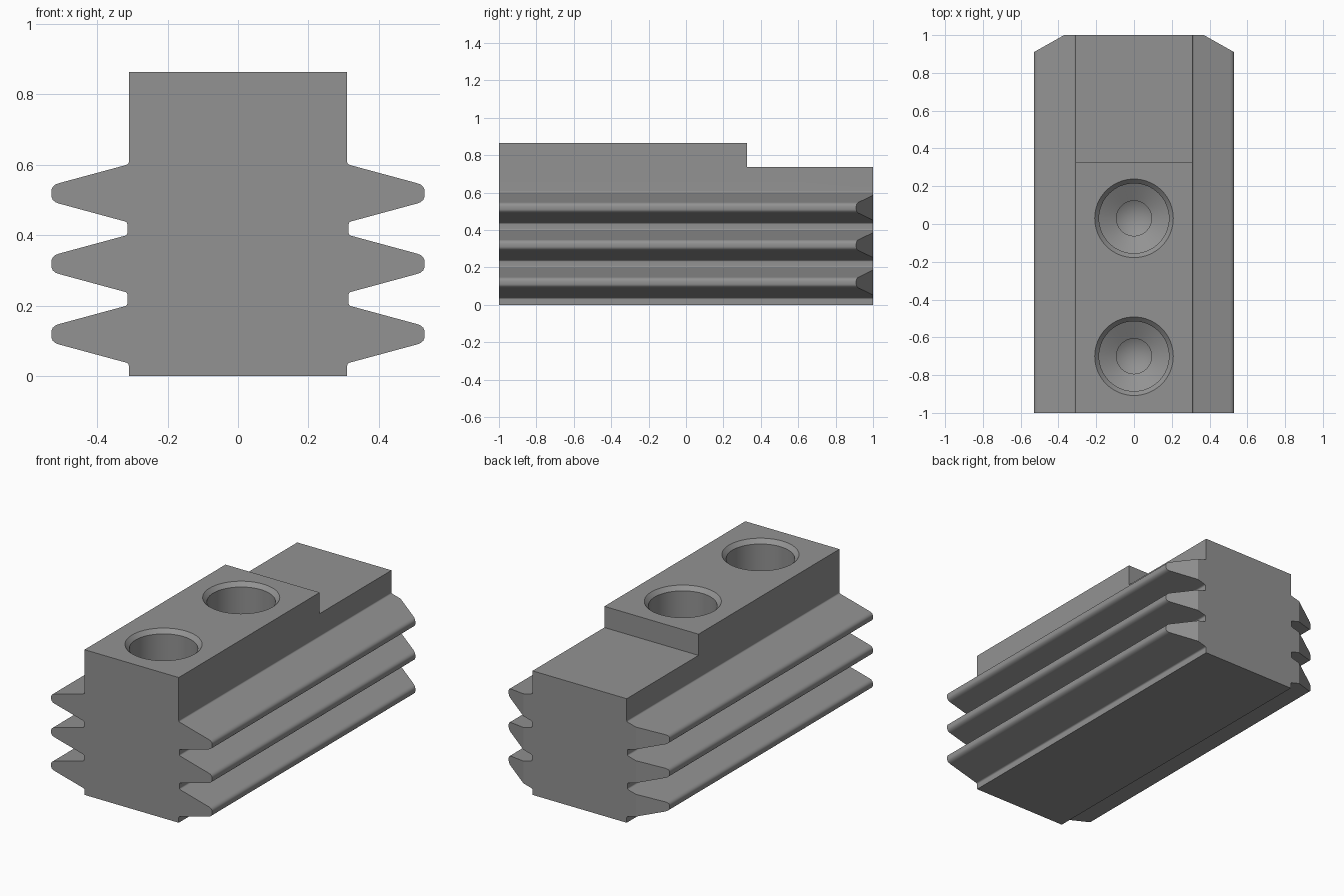
import bpy, bmesh, math

if "Cube" in bpy.data.objects:
    bpy.data.objects.remove(bpy.data.objects["Cube"])


def prism(name, points, start, end, axis):
    """Extrude a 2D outline along 'y' (points are x,z), or 'z' (points are x,y)."""
    place = {"y": lambda p, t: (p[0], t, p[1]),
             "z": lambda p, t: (p[0], p[1], t)}[axis]
    bm = bmesh.new()
    a = [bm.verts.new(place(p, start)) for p in points]
    b = [bm.verts.new(place(p, end)) for p in points]
    n = len(points)
    bm.faces.new(a)
    bm.faces.new(b[::-1])
    for i in range(n):
        j = (i + 1) % n
        bm.faces.new((a[i], b[i], b[j], a[j]))
    return finish(name, bm)


def revolve(name, profile, x, y, sides=64):
    """Closed solid of revolution; the first and last points lie on the axis."""
    bm = bmesh.new()
    bottom = bm.verts.new((x, y, profile[0][1]))
    top = bm.verts.new((x, y, profile[-1][1]))
    rings = []
    for r, z in profile[1:-1]:
        rings.append([bm.verts.new((x + r * math.cos(2 * math.pi * k / sides),
                                    y + r * math.sin(2 * math.pi * k / sides), z))
                      for k in range(sides)])
    for k in range(sides):
        j = (k + 1) % sides
        bm.faces.new((bottom, rings[0][j], rings[0][k]))
        bm.faces.new((top, rings[-1][k], rings[-1][j]))
        for lo, hi in zip(rings, rings[1:]):
            bm.faces.new((lo[k], lo[j], hi[j], hi[k]))
    return finish(name, bm)


def finish(name, bm):
    bmesh.ops.recalc_face_normals(bm, faces=bm.faces)
    mesh = bpy.data.meshes.new(name)
    bm.to_mesh(mesh)
    bm.free()
    obj = bpy.data.objects.new(name, mesh)
    bpy.context.collection.objects.link(obj)
    return obj


def cut(target, cutter):
    cutter.hide_render = True
    mod = target.modifiers.new("cut", "BOOLEAN")
    mod.operation = "DIFFERENCE"
    mod.solver = "EXACT"
    mod.object = cutter
    bpy.context.view_layer.objects.active = target
    bpy.ops.object.modifier_apply(modifier=mod.name)
    bpy.data.objects.remove(cutter, do_unlink=True)


# Toothed cross-section: right half from bottom to top, then mirrored
TOP, HALF = 0.864, 0.31
root = [(0.314, -0.0875), (0.3155, -0.0835), (0.3185, -0.0808), (0.322, -0.0794)]
tip = [(0.508, -0.029), (0.518, -0.0252), (0.526, -0.0185), (0.53, -0.009)]
outer_root = [(x - 0.004, z - 0.001) for x, z in root]


def mirrored(points):
    return [(x, -z) for x, z in reversed(points)]


right = [(HALF, 0.0)]
for i, centre in enumerate((0.119, 0.319, 0.519)):
    lower = outer_root if i == 0 else root
    upper = outer_root if i == 2 else root
    tooth = lower + tip + mirrored(tip) + mirrored(upper)
    right += [(x, centre + z) for x, z in tooth]
right.append((HALF, TOP))
outline = right + [(-x, z) for x, z in reversed(right)]
block = prism("toothed_block", outline, -1.0, 1.0, "y")

# Lowered step at the back
cut(block, prism("step_cutter", [(-0.6, 0.738), (0.6, 0.738), (0.6, 1.1), (-0.6, 1.1)],
                 0.325, 1.2, "y"))

# Angled lead-in on the back ends of the teeth
for s in (-1, 1):
    cut(block, prism("lead_in_cutter",
                     [(s * 0.69, 0.82), (s * 0.69, 1.09), (s * 0.21, 1.09)],
                     -0.1, 1.0, "z"))

# Two countersunk blind holes with a smaller pilot at the bottom
hole = [(0, 0.19), (0.093, 0.245), (0.093, 0.30), (0.185, 0.35), (0.185, 0.84),
        (0.208, TOP), (0.208, 1.0), (0, 1.0)]
for y in (0.03, -0.70):
    cut(block, revolve("hole_cutter", hole, 0.0, y))

# Dark grey finish
grey = bpy.data.materials.new("dark_grey")
grey.diffuse_color = (0.29, 0.29, 0.29, 1.0)
grey.use_nodes = True
grey.node_tree.nodes["Principled BSDF"].inputs["Base Color"].default_value = grey.diffuse_color
block.data.materials.clear()
block.data.materials.append(grey)

# Smooth rounded tips and bores, flat flanks, hard edges
bpy.ops.object.select_all(action="DESELECT")
block.select_set(True)
bpy.context.view_layer.objects.active = block
bpy.ops.object.shade_smooth_by_angle(angle=math.radians(28.5))
weighted = block.modifiers.new("flat_flanks", "WEIGHTED_NORMAL")
weighted.keep_sharp = True
